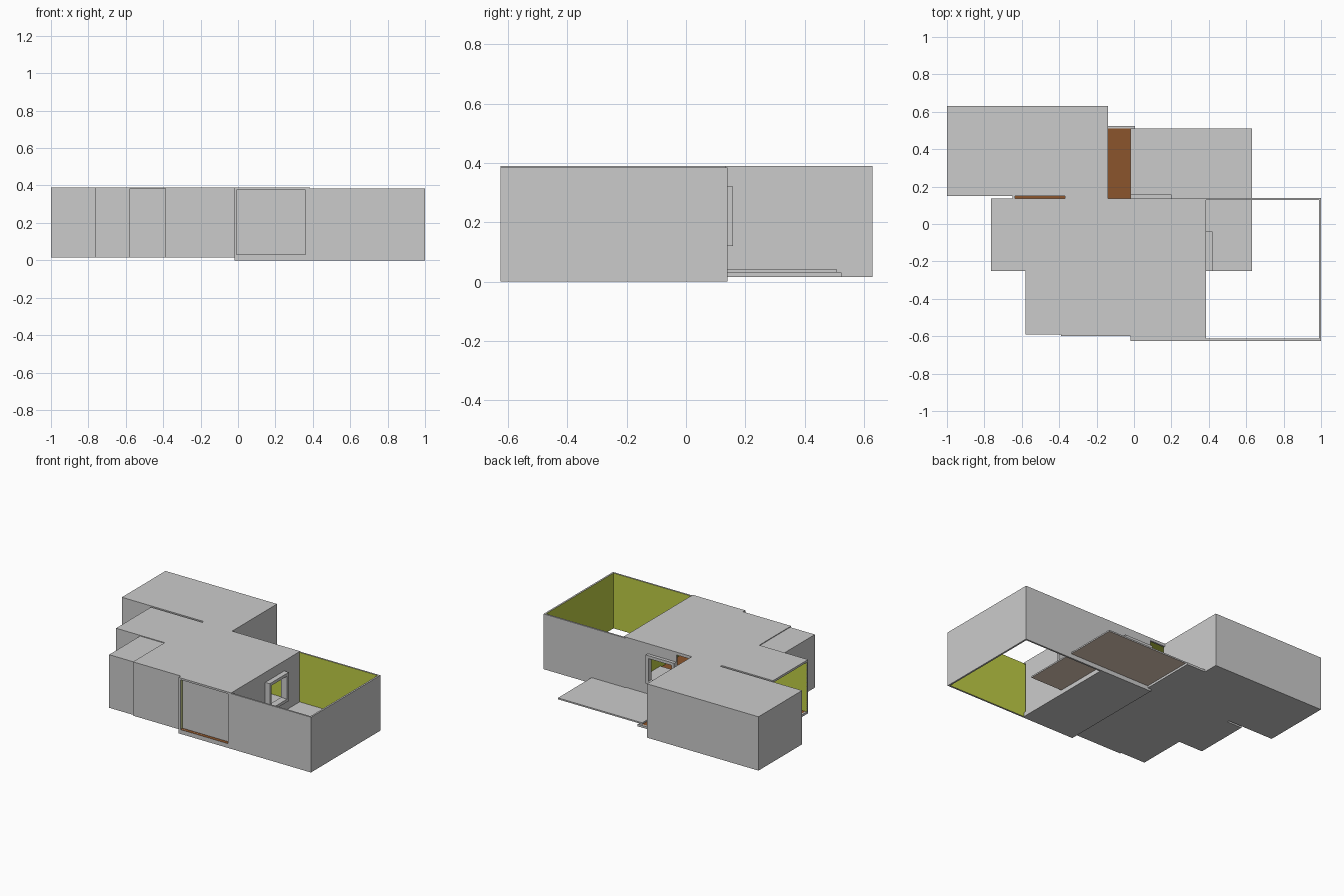
import bpy
import bmesh

if "Cube" in bpy.data.objects:
    bpy.data.objects.remove(bpy.data.objects["Cube"])


def material(name, rgb):
    m = bpy.data.materials.new(name)
    m.diffuse_color = (*rgb, 1)
    m.use_nodes = True
    m.node_tree.nodes["Principled BSDF"].inputs["Base Color"].default_value = m.diffuse_color
    return m


GREY = material("plaster_grey", (0.8, 0.8, 0.8))
OLIVE = material("inner_olive", (0.52, 0.61, 0.06))
BROWN = material("floor_brown", (0.26, 0.09, 0.025))
TAUPE = material("deck_underside", (0.8, 0.64, 0.52))
T = 0.012  # wall thickness


def boxes(name, parts, color=None, sides=()):
    """One object of boxes (x0,x1,y0,y1,z0,z1); faces on the listed sides are coloured."""
    bm = bmesh.new()
    for x0, x1, y0, y1, z0, z1 in parts:
        if min(x1 - x0, y1 - y0, z1 - z0) < 1e-4:
            continue
        verts = bmesh.ops.create_cube(bm, size=1)["verts"]
        for v in verts:
            v.co = (x1 if v.co.x > 0 else x0, y1 if v.co.y > 0 else y0, z1 if v.co.z > 0 else z0)
    bm.normal_update()
    for f in bm.faces:
        axis = max(range(3), key=lambda i: abs(f.normal[i]))
        if ("+" if f.normal[axis] > 0 else "-") + "xyz"[axis] in sides:
            f.material_index = 1
    me = bpy.data.meshes.new(name)
    bm.to_mesh(me)
    bm.free()
    me.materials.append(GREY)
    if color:
        me.materials.append(color)
    ob = bpy.data.objects.new(name, me)
    bpy.context.collection.objects.link(ob)
    return ob


def wall(name, along, a0, a1, outer, inward, z0, z1, hole=None):
    """Wall along x or y, outer face at 'outer', olive inside, optional hole (a0,a1,z0,z1)."""
    d0, d1 = sorted((outer, outer + inward * T))
    h = hole or (a1, a1, z0, z1)
    spans = [(a0, h[0], z0, z1), (h[1], a1, z0, z1), (h[0], h[1], z0, h[2]), (h[0], h[1], h[3], z1)]
    across = "y" if along == "x" else "x"
    parts = [(p, q, d0, d1, r, s) if along == "x" else (d0, d1, p, q, r, s) for p, q, r, s in spans]
    boxes(name, parts, OLIVE, (("+" if inward > 0 else "-") + across,))


def floor(name, x0, x1, y0, y1, z0=0.015, z1=0.03):
    boxes(name, [(x0, x1, y0, y1, z0, z1)], BROWN, ("+z",))


def roof(name, x0, x1, y0, y1, top=0.39):
    boxes(name, [(x0, x1, y0, y1, top - 0.01, top)], OLIVE, ("-z",))


B, H = 0.015, 0.385

# Back room
floor("back_room_floor", -1, -0.14, 0.15, 0.63)
roof("back_room_roof", -1, -0.14, 0.15, 0.63)
wall("back_room_left_wall", "y", 0.15, 0.63, -1, 1, B, H)
wall("back_room_right_wall", "y", 0.15, 0.63, -0.14, -1, B, H)
wall("back_room_rear_wall", "x", -1, -0.14, 0.63, -1, B, H)
wall("back_room_front_wall", "x", -1, -0.14, 0.15, 1, B, H, (-0.635, -0.37, 0.03, 0.37))

# Doorway gap between the back room and the hall
floor("doorway_floor", -0.65, -0.14, 0.135, 0.15)
boxes("doorway_jambs", [(-0.65, -0.635, 0.135, 0.15, B, H), (-0.37, -0.14, 0.135, 0.15, B, 0.39)])

# Left room, open on its left end
floor("left_room_floor", -0.76, -0.39, -0.25, 0.135)
roof("left_room_roof", -0.765, -0.39, -0.25, 0.135)
wall("left_room_opening", "y", -0.25, 0.135, -0.765, 1, B, H, (-0.238, 0.123, 0.03, 0.375))
wall("left_room_front_wall", "x", -0.765, -0.39, -0.25, 1, B, H)
wall("left_room_rear_wall", "x", -0.765, -0.36, 0.135, -1, B, H, (-0.635, -0.37, 0.03, 0.37))

# Small side room, slightly lower
floor("side_room_floor", -0.58, -0.39, -0.59, -0.25)
roof("side_room_roof", -0.58, -0.39, -0.59, -0.25, 0.385)
wall("side_room_left_wall", "y", -0.59, -0.25, -0.58, 1, B, 0.38)
wall("side_room_front_wall", "x", -0.58, -0.39, -0.59, 1, B, 0.38)

# Main hall
floor("hall_floor", -0.39, -0.02, -0.60, 0.135)
floor("hall_base", -0.02, 0.385, -0.625, 0.14, 0, 0.03)
roof("hall_roof", -0.39, 0.385, -0.60, 0.135)
roof("front_porch_roof", -0.02, 0.385, -0.625, -0.60)
wall("hall_front_wall", "x", -0.39, 0.385, -0.60, 1, B, H)
wall("hall_partition", "y", -0.60, -0.25, -0.39, 1, B, H)
wall("hall_rear_wall_doorway", "x", -0.36, -0.02, 0.135, -1, B, H, (-0.14, -0.02, 0.03, 0.37))
wall("hall_rear_wall_window", "x", -0.02, 0.385, 0.135, -1, B, H, (0, 0.18, 0.14, 0.30))
wall("hall_right_wall", "y", -0.60, 0.135, 0.385, -1, 0, H, (-0.23, -0.06, 0.14, 0.30))


# Projecting window surrounds
def surround(name, along, a0, a1, d0, d1, z0=0.12, z1=0.32, w=0.02):
    rects = [(a0, a0 + w, z0, z1), (a1 - w, a1, z0, z1), (a0 + w, a1 - w, z0, z0 + w), (a0 + w, a1 - w, z1 - w, z1)]
    boxes(name, [(p, q, d0, d1, r, s) if along == "x" else (d0, d1, p, q, r, s) for p, q, r, s in rects])


surround("rear_window_frame", "x", -0.02, 0.20, 0.135, 0.158)
surround("court_window_frame", "y", -0.25, -0.04, 0.385, 0.42)

# Walled courtyard, open above and below, with the front recess
wall("court_front_wall", "x", -0.02, 1, -0.625, 1, 0, H, (-0.007, 0.36, 0.03, 0.377))
wall("court_right_wall", "y", -0.625, 0.14, 1, -1, 0, H)
wall("court_rear_wall", "x", 0.37, 1, 0.14, -1, 0, H)
boxes("recess_side", [(-0.02, -0.008, -0.613, -0.60, 0, H)], OLIVE, ("+x",))

# Rear passage floor with rim, and the deck laid over it
boxes("passage_rim", [(-0.14, 0.005, 0.51, 0.525, B, 0.03), (-0.02, 0.005, 0.135, 0.51, B, 0.03)])
floor("passage_floor", -0.14, -0.02, 0.135, 0.51)
boxes("deck", [(-0.02, 0.63, -0.25, 0.51, 0.03, 0.04)], TAUPE, ("-z",))
